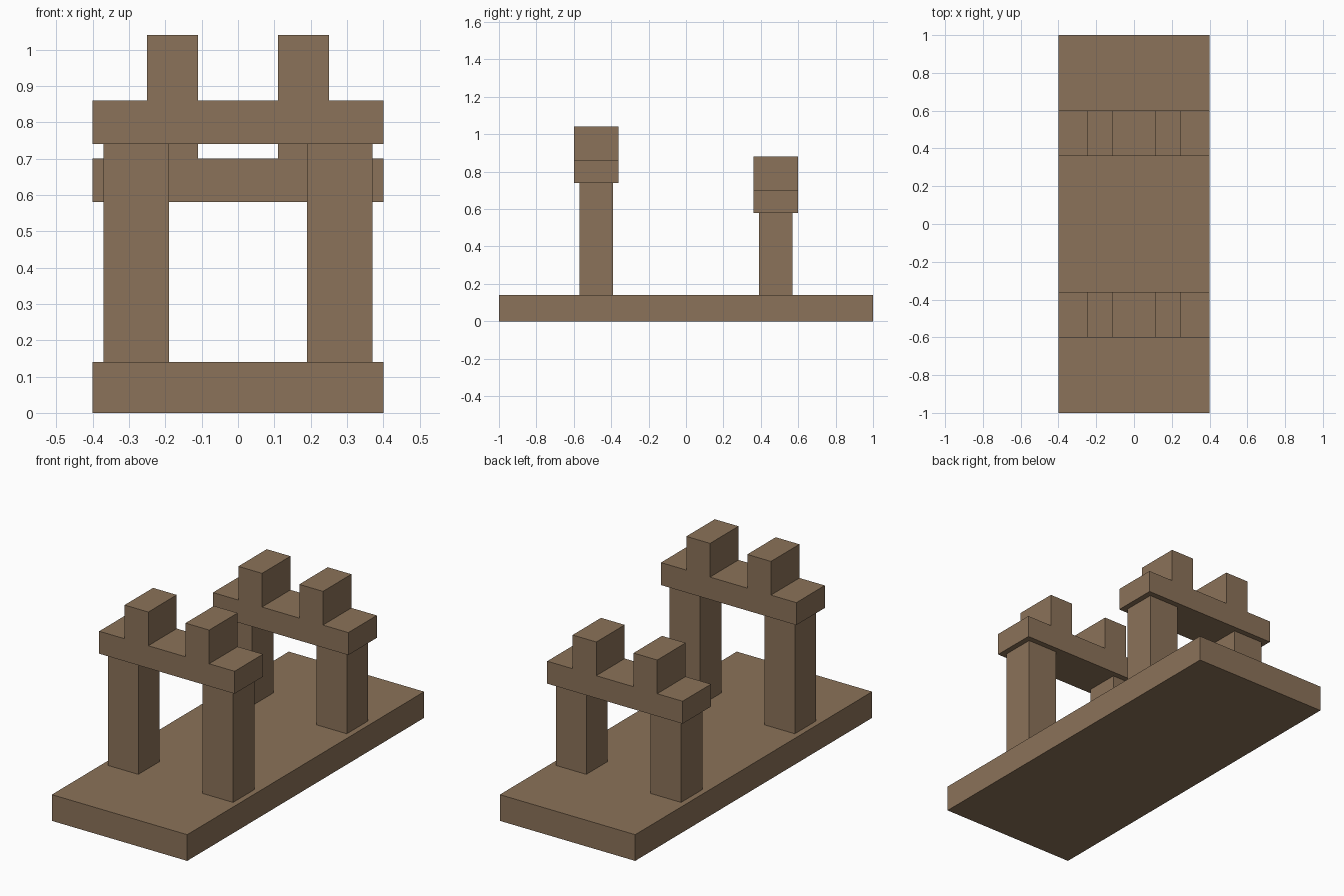
import bpy

if "Cube" in bpy.data.objects:
    bpy.data.objects.remove(bpy.data.objects["Cube"], do_unlink=True)

COLOUR = (0.26, 0.17, 0.10, 1)
wood = bpy.data.materials.new("brown_wood")
wood.use_nodes = True
wood.diffuse_color = COLOUR
bsdf = next(n for n in wood.node_tree.nodes if n.type == 'BSDF_PRINCIPLED')
bsdf.inputs["Base Color"].default_value = COLOUR


def box(name, x, y, bottom, top, width, depth):
    """Box centred on x and y, spanning bottom to top."""
    bpy.ops.mesh.primitive_cube_add(size=1, location=(x, y, (bottom + top) / 2))
    obj = bpy.context.object
    obj.name = name
    obj.scale = (width, depth, top - bottom)
    bpy.ops.object.transform_apply(location=False, rotation=False, scale=True)
    obj.data.materials.append(wood)


BASE_TOP = 0.14
BEAM_HEIGHT = 0.12
BLOCK_HEIGHT = 0.18


def gate(name, y, beam_bottom):
    """Two posts carrying a beam with two upright blocks."""
    beam_top = beam_bottom + BEAM_HEIGHT
    box(name + "_beam", 0, y, beam_bottom, beam_top, 0.8, 0.24)
    for side, sign in (("left", 1), ("right", -1)):
        box(f"{name}_{side}_post", sign * 0.28, y, BASE_TOP, beam_bottom, 0.18, 0.18)
        box(f"{name}_{side}_block", sign * 0.18, y, beam_top,
            beam_top + BLOCK_HEIGHT, 0.14, 0.24)


# Base slab and the two rests, the front one taller
box("base", 0, 0, 0, BASE_TOP, 0.8, 2)
gate("front_rest", -0.48, 0.74)
gate("back_rest", 0.48, 0.58)
